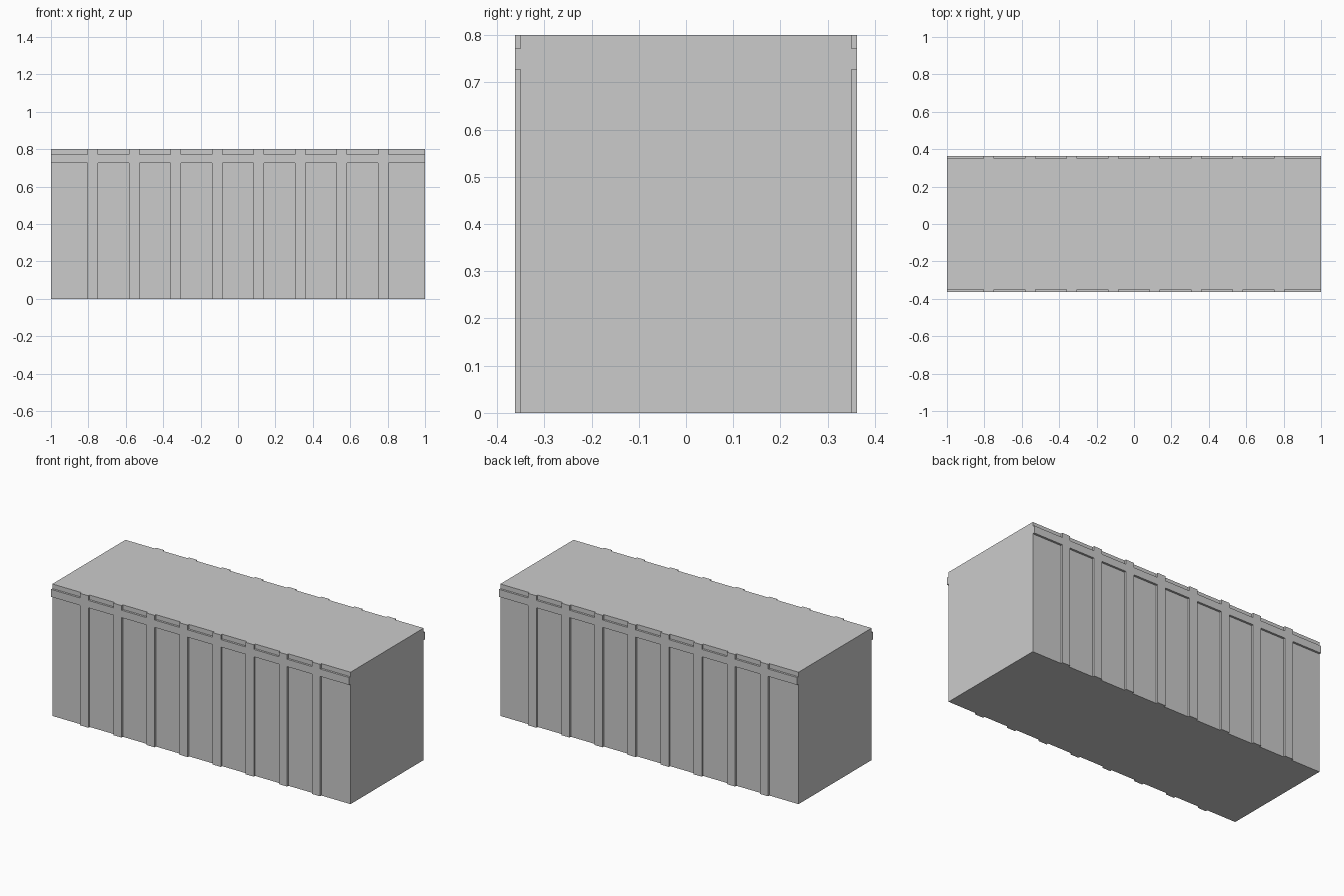
import bpy, bmesh
from mathutils import Vector

if "Cube" in bpy.data.objects:
    bpy.data.objects.remove(bpy.data.objects["Cube"])

HALF_LEN, HALF_DEPTH, HEIGHT = 1.0, 0.35, 0.8
RELIEF = 0.0125                      # how far ribs and band stand proud
BAND_LOW, BAND_TOP = 0.727, 0.772
RIB_W, RIB_STEP, RIB_COUNT = 0.055, 0.222, 8


def extrude_profile(name, points, depth, mirror=False):
    """Closed 3D outline pushed along +y by depth."""
    bm = bmesh.new()
    face = bm.faces.new([bm.verts.new(p) for p in points])
    out = bmesh.ops.extrude_face_region(bm, geom=[face])
    moved = [v for v in out["geom"] if isinstance(v, bmesh.types.BMVert)]
    bmesh.ops.translate(bm, verts=moved, vec=Vector((0, depth, 0)))
    bmesh.ops.recalc_face_normals(bm, faces=bm.faces)
    mesh = bpy.data.meshes.new(name)
    bm.to_mesh(mesh)
    bm.free()
    obj = bpy.data.objects.new(name, mesh)
    bpy.context.collection.objects.link(obj)
    if mirror:
        mod = obj.modifiers.new("both_sides", 'MIRROR')
        mod.use_axis = (False, True, False)
        mod.use_mirror_merge = False
    return obj


# Plain rectangular body
extrude_profile("body", [(-HALF_LEN, -HALF_DEPTH, 0), (HALF_LEN, -HALF_DEPTH, 0),
                         (HALF_LEN, -HALF_DEPTH, HEIGHT), (-HALF_LEN, -HALF_DEPTH, HEIGHT)],
                2 * HALF_DEPTH)

# Horizontal band crossed by vertical ribs, as one outline on front and back
centres = [(i - (RIB_COUNT - 1) / 2) * RIB_STEP for i in range(RIB_COUNT)]


def comb_edge(band_z, rib_z):
    """One long edge of the band, stepping out to rib_z at each rib."""
    pts = [(-HALF_LEN, band_z)]
    for c in centres:
        a, b = c - RIB_W / 2, c + RIB_W / 2
        pts += [(a, band_z), (a, rib_z), (b, rib_z), (b, band_z)]
    return pts + [(HALF_LEN, band_z)]


outline = comb_edge(BAND_LOW, 0) + comb_edge(BAND_TOP, HEIGHT)[::-1]
extrude_profile("ribs_and_band", [(x, -HALF_DEPTH - RELIEF, z) for x, z in outline],
                RELIEF, mirror=True)
